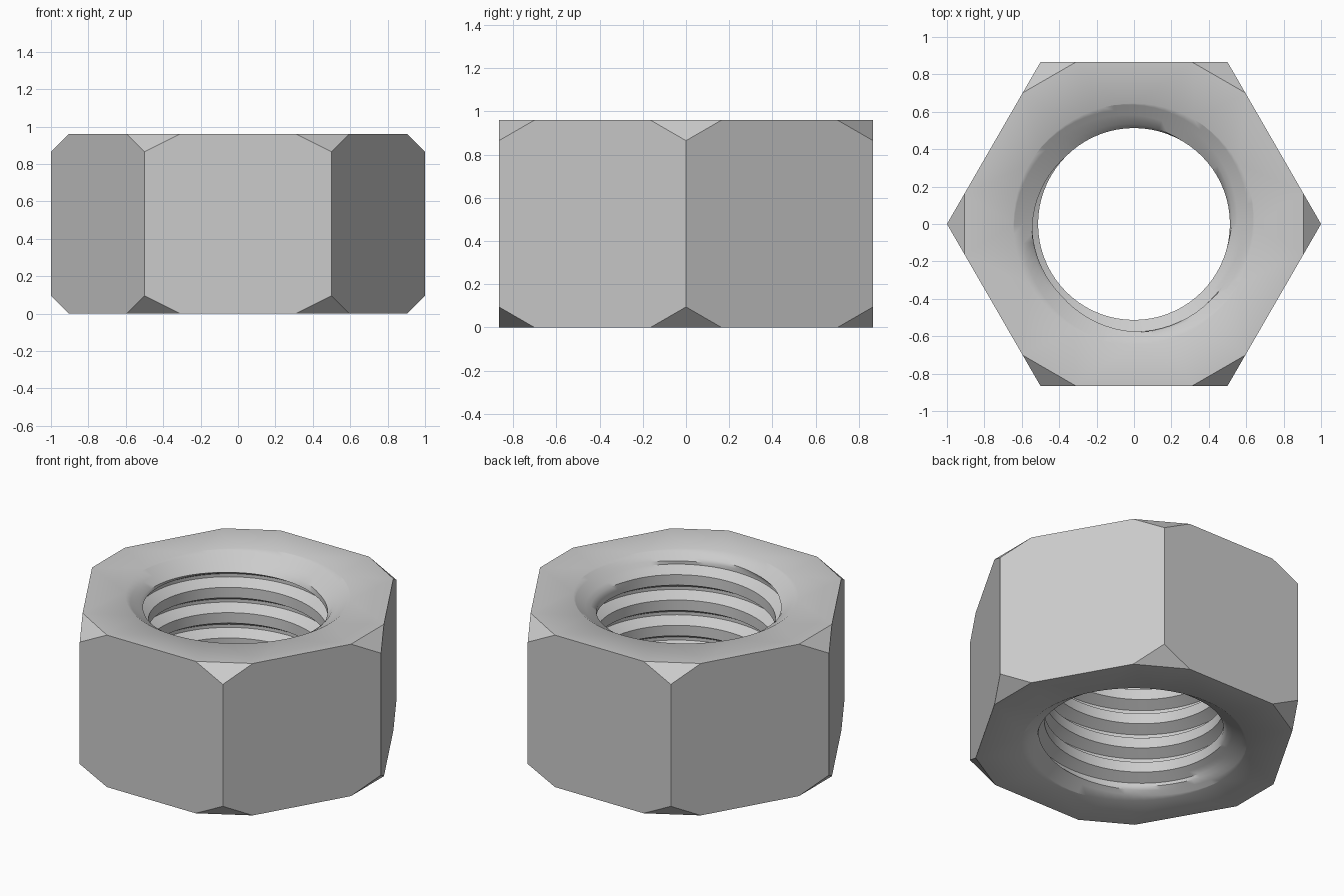
import bpy
import bmesh
from math import cos, sin, tau, radians

HEIGHT = 0.96
PITCH = 0.16
CREST, ROOT, MOUTH = 0.513, 0.577, 0.645   # bore radii
FLARE = 1.5                                # radius gained per unit of height at the mouths
CUT = 0.095                                # size of the corner cuts
SEGMENTS = 72

cube = bpy.data.objects.get("Cube")
if cube:
    bpy.data.objects.remove(cube, do_unlink=True)

steel = bpy.data.materials.new("grey_steel")
steel.use_nodes = True
colour = (0.6, 0.6, 0.6, 1)
steel.diffuse_color = colour
steel.node_tree.nodes["Principled BSDF"].inputs["Base Color"].default_value = colour

bm = bmesh.new()

# Hexagonal prism
bmesh.ops.create_cone(bm, cap_ends=True, segments=6, radius1=1, radius2=1, depth=HEIGHT)
bmesh.ops.translate(bm, verts=bm.verts, vec=(0, 0, HEIGHT / 2))
first = min(bm.verts, key=lambda v: abs(v.co.y))
if abs(first.co.y) > 0.01:
    for v in bm.verts:
        v.co.x, v.co.y = v.co.y, -v.co.x

# Slanted cuts on every corner, top and bottom
for i in range(6):
    c, s = cos(tau * i / 6), sin(tau * i / 6)
    for z, up in ((HEIGHT, 1), (0, -1)):
        bmesh.ops.bisect_plane(bm, geom=bm.verts[:] + bm.edges[:] + bm.faces[:],
                               plane_co=((1 - CUT) * c, (1 - CUT) * s, z),
                               plane_no=(c, s, up), clear_outer=True)
        bmesh.ops.holes_fill(bm, edges=bm.edges[:], sides=0)

# Open the flat ends
bm.normal_update()
ends = [f for f in bm.faces if abs(f.normal.z) > 0.99]
bmesh.ops.delete(bm, geom=ends, context='FACES_ONLY')

# Threaded bore: one helical profile, widened by a flare at both mouths
mid = (CREST + ROOT) / 2
profile = [(-0.033, CREST), (0, CREST), (0.033, CREST), (0.0515, mid),
           (0.07, ROOT), (0.09, ROOT), (0.1085, mid)]
turns = range(-2, 8)
columns = []
for i in range(SEGMENTS):
    turn_part = i / SEGMENTS
    angle = tau * turn_part
    column = []
    for t in turns:
        for dz, r in profile:
            z = PITCH * (t + turn_part) + 0.045 + dz
            z = min(max(z, 0), HEIGHT)
            r = max(r, MOUTH - FLARE * min(z, HEIGHT - z))
            column.append(bm.verts.new((r * cos(angle), r * sin(angle), z)))
    columns.append(column)
for i, a in enumerate(columns):
    last = i == SEGMENTS - 1
    b = columns[0][len(profile):] if last else columns[i + 1]
    for k in range(len(b) - 1):
        bm.faces.new((a[k], a[k + 1], b[k + 1], b[k]))
bmesh.ops.remove_doubles(bm, verts=bm.verts[:], dist=0.0002)

# Flat rings between the hexagon and the bore
for z in (0, HEIGHT):
    rim = [e for e in bm.edges if e.is_boundary
           and all(abs(v.co.z - z) < 0.001 for v in e.verts)]
    bmesh.ops.triangle_fill(bm, use_beauty=True, edges=rim, normal=(0, 0, 1))
bmesh.ops.recalc_face_normals(bm, faces=bm.faces[:])

mesh = bpy.data.meshes.new("hex_nut")
bm.to_mesh(mesh)
bm.free()
mesh.materials.append(steel)
nut = bpy.data.objects.new("hex_nut", mesh)
bpy.context.collection.objects.link(nut)

# Smooth thread and mouths, crisp outer edges
bpy.ops.object.select_all(action='DESELECT')
nut.select_set(True)
bpy.context.view_layer.objects.active = nut
bpy.ops.object.shade_smooth_by_angle(angle=radians(40))
